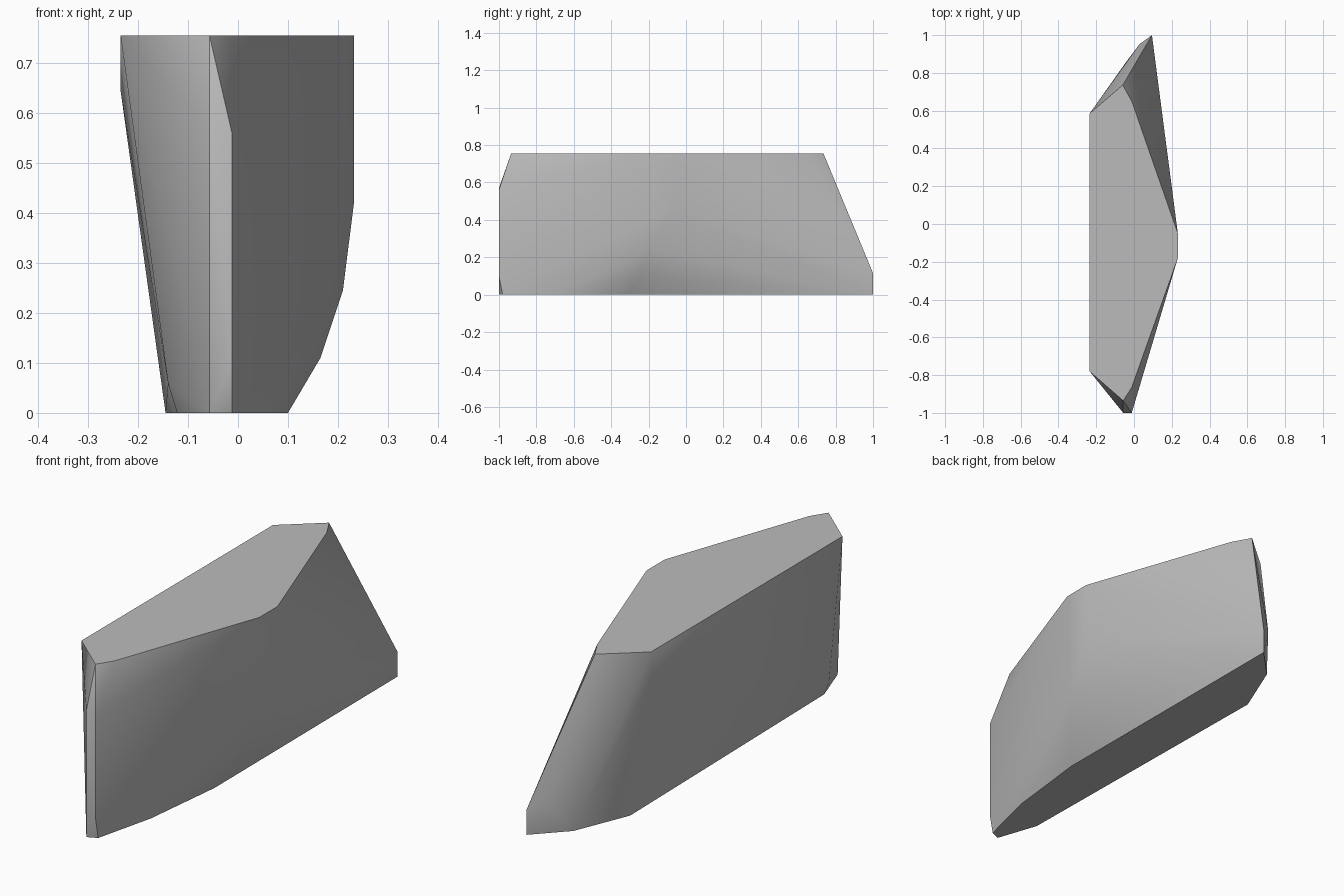
import bpy
import bmesh
from math import radians

cube = bpy.data.objects.get("Cube")
if cube:
    bpy.data.objects.remove(cube, do_unlink=True)

HEIGHT = 0.755

# Flat top outline, as (x, y)
top_outline = [(-0.235, 0.585), (-0.06, 0.735), (-0.012, 0.65), (0.232, -0.05),
               (0.232, -0.18), (-0.012, -0.865), (-0.057, -0.935), (-0.235, -0.78)]

# Flat underside outline, as (x, y)
base_outline = [(-0.145, 0.605), (-0.04, 0.86), (0.095, 1.0), (0.1, -0.31),
                (0.056, -0.70), (-0.012, -0.98), (-0.057, -1.0), (-0.122, -0.81)]

# Chipped corners between the two outlines
front_edge = [(-0.057, -1.0, 0.57), (-0.012, -1.0, 0.56), (-0.012, -1.0, 0.1)]
back_tip = [(0.095, 1.0, 0.115), (0.03, 0.953, 0.15)]
side_ridge = [(0.165, -0.24, 0.11), (0.21, -0.19, 0.245),
              (0.232, -0.17, 0.42), (0.232, -0.06, 0.45)]
flat_side = [(-0.235, 0.585, 0.645), (-0.14, -0.82, 0.06)]


def at_height(outline, z):
    return [(x, y, z) for x, y in outline]


def make_material(name, color):
    mat = bpy.data.materials.new(name)
    mat.use_nodes = True
    mat.diffuse_color = color
    mat.node_tree.nodes["Principled BSDF"].inputs["Base Color"].default_value = color
    return mat


# Faceted stone block wrapped around the corner points
bm = bmesh.new()
corners = (at_height(top_outline, HEIGHT) + at_height(base_outline, 0)
           + front_edge + back_tip + side_ridge + flat_side)
for corner in corners:
    bm.verts.new(corner)
hull = bmesh.ops.convex_hull(bm, input=bm.verts)
loose = [v for v in bm.verts if not v.link_faces]
bmesh.ops.delete(bm, geom=loose, context='VERTS')
bmesh.ops.dissolve_limit(bm, angle_limit=radians(0.5), verts=bm.verts, edges=bm.edges)
bmesh.ops.recalc_face_normals(bm, faces=bm.faces)

mesh = bpy.data.meshes.new("stone_block")
bm.to_mesh(mesh)
bm.free()
stone = bpy.data.objects.new("stone_block", mesh)
bpy.context.collection.objects.link(stone)
mesh.materials.append(make_material("stone_grey", (0.5, 0.5, 0.5, 1.0)))

# Soft side facets, crisp rims
bpy.ops.object.select_all(action='DESELECT')
stone.select_set(True)
bpy.context.view_layer.objects.active = stone
bpy.ops.object.shade_smooth_by_angle(angle=radians(40))
